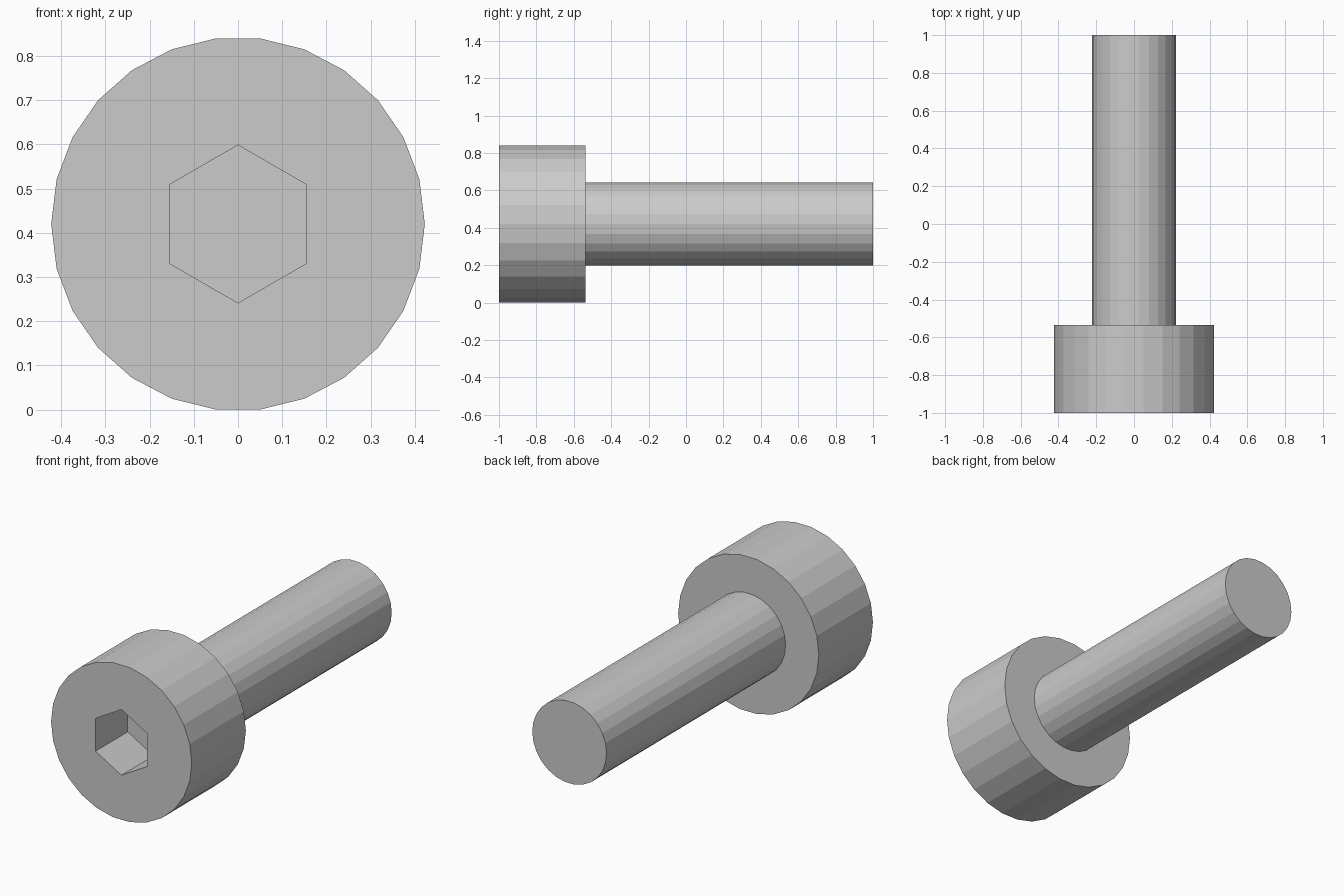
import bpy, bmesh, math

if "Cube" in bpy.data.objects:
    bpy.data.objects.remove(bpy.data.objects["Cube"])

CENTER_Z = 0.42
SIDES = 26
bm = bmesh.new()


def ring(radius, y, sides=SIDES, start=0.0):
    """Closed loop of vertices around the bolt axis."""
    step = 2 * math.pi / sides
    return [bm.verts.new((radius * math.cos(start + i * step), y,
                          CENTER_Z + radius * math.sin(start + i * step)))
            for i in range(sides)]


def skin(a, b):
    """Quads between two loops of equal length."""
    n = len(a)
    for i in range(n):
        j = (i + 1) % n
        bm.faces.new((a[i], a[j], b[j], b[i]))


# Head wall, shoulder under the head, shank and its flat end
head_front = ring(0.4225, -1.0)
head_back = ring(0.4225, -0.536)
shank_root = ring(0.223, -0.536)
shank_tip = ring(0.223, 1.0)
for a, b in ((head_front, head_back), (head_back, shank_root), (shank_root, shank_tip)):
    skin(a, b)
bm.faces.new(shank_tip)

# Hexagonal socket with a flat floor
socket_rim = ring(0.1785, -1.0, 6, math.pi / 2)
socket_floor = ring(0.1785, -0.725, 6, math.pi / 2)
skin(socket_rim, socket_floor)
bm.faces.new(socket_floor)

# Front face of the head, filled around the socket
rims = set(head_front + socket_rim)
edges = [e for e in bm.edges if e.is_boundary and set(e.verts) <= rims]
bmesh.ops.triangle_fill(bm, use_beauty=True, use_dissolve=False,
                        edges=edges, normal=(0, -1, 0))
bmesh.ops.recalc_face_normals(bm, faces=bm.faces[:])

mesh = bpy.data.meshes.new("socket_head_bolt")
bm.to_mesh(mesh)
bm.free()
bolt = bpy.data.objects.new("socket_head_bolt", mesh)
bpy.context.collection.objects.link(bolt)
